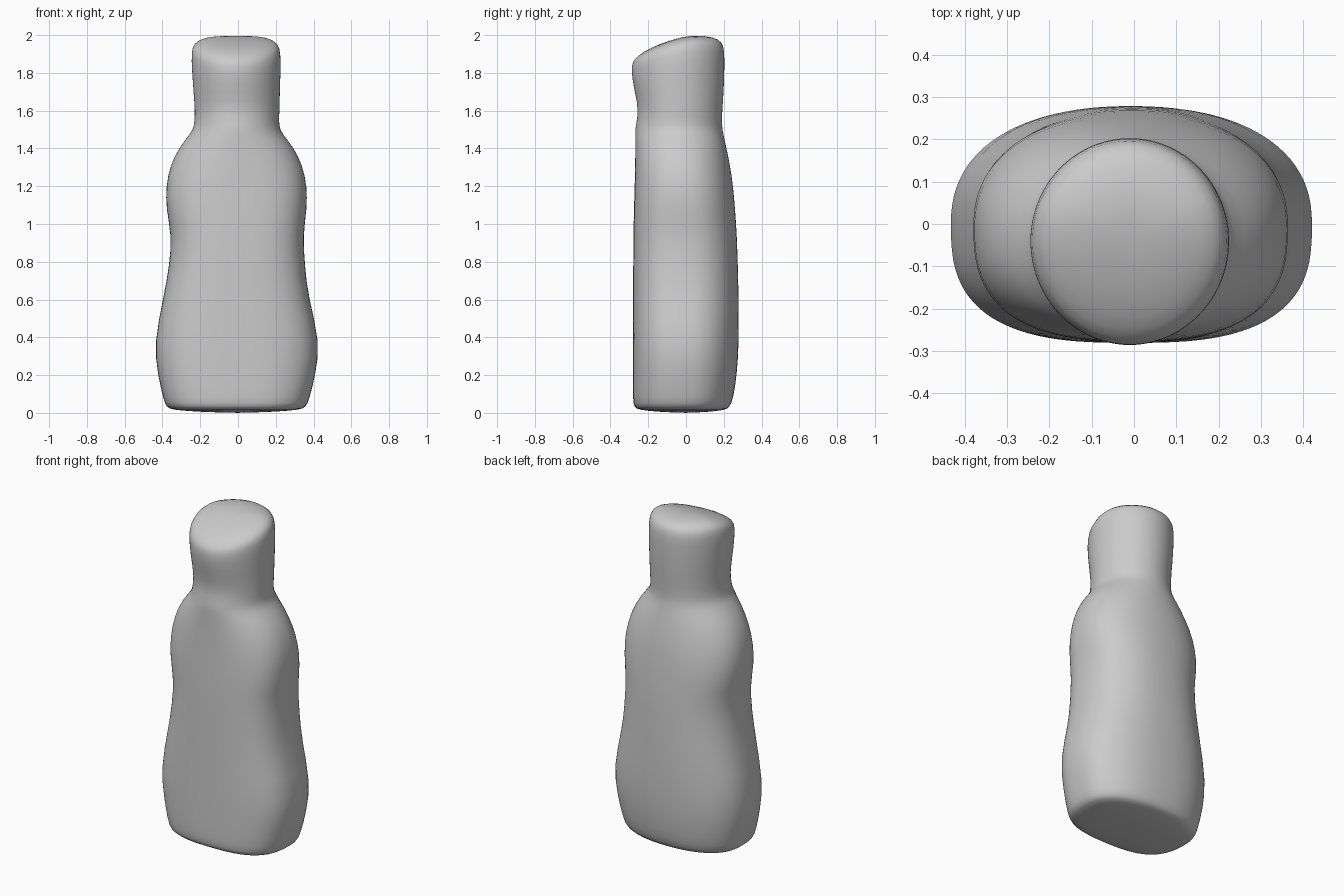
import bpy, bmesh, math

if "Cube" in bpy.data.objects:
    bpy.data.objects.remove(bpy.data.objects["Cube"])

SEGS = 48
# Key sections of the bottle: height, left x, right x, front y, back y
SECTIONS = [
    (0.03, -0.38, 0.36, -0.275, 0.23),
    (0.07, -0.395, 0.378, -0.282, 0.25),
    (0.20, -0.425, 0.41, -0.282, 0.27),
    (0.37, -0.447, 0.438, -0.282, 0.281),
    (0.62, -0.393, 0.371, -0.28, 0.279),
    (0.78, -0.364, 0.355, -0.28, 0.275),
    (0.94, -0.351, 0.344, -0.279, 0.27),
    (1.08, -0.382, 0.366, -0.276, 0.26),
    (1.20, -0.382, 0.366, -0.272, 0.25),
    (1.31, -0.36, 0.343, -0.27, 0.234),
    (1.41, -0.31, 0.293, -0.268, 0.213),
    (1.48, -0.25, 0.232, -0.27, 0.197),
    (1.52, -0.231, 0.216, -0.267, 0.19),
    (1.60, -0.228, 0.22, -0.25, 0.192),
    (1.70, -0.236, 0.222, -0.272, 0.20),
    (1.82, -0.244, 0.226, -0.287, 0.204),
    (1.92, -0.248, 0.226, -0.288, 0.204),
]


def blend(z, low, high):
    """0 below low, 1 above high."""
    return max(0.0, min(1.0, (z - low) / (high - low)))


def slanted(y, z):
    """Lower the front of the cap's top."""
    t = max(0.0, (0.05 - y) / 0.33)
    return z - 0.10 * blend(z, 1.72, 1.98) * t ** 1.4


def section_points(section, z, scale=1.0):
    """Closed superellipse, flatter in front; round and set forward at the neck."""
    _, left, right, front, back = section
    neck = blend(z, 1.1, 1.5)
    cy = -0.04 * neck
    n_front, n_back = 2.8 - 0.8 * neck, 2.3 - 0.3 * neck
    cx, rx = (left + right) / 2, (right - left) / 2
    points = []
    for i in range(SEGS):
        a = 2 * math.pi * i / SEGS
        c, s = math.cos(a), math.sin(a)
        n, ry = (n_back, back - cy) if s >= 0 else (n_front, cy - front)
        x = cx + scale * rx * math.copysign(abs(c) ** (2 / n), c)
        y = cy + scale * ry * math.copysign(abs(s) ** (2 / n), s)
        points.append((x, y, slanted(y, z)))
    return points


# Loft: rounded base rim, body and neck, rounded cap rim
base, top = SECTIONS[0], SECTIONS[-1]
loops = [section_points(base, 0.005, 0.5), section_points(base, 0.015, 0.91)]
loops += [section_points(s, s[0]) for s in SECTIONS]
loops += [section_points(top, 1.965, 0.95), section_points(top, 1.99, 0.76),
          section_points(top, 2.0, 0.4)]

bm = bmesh.new()
rings = [[bm.verts.new(p) for p in loop] for loop in loops]
for low, high in zip(rings, rings[1:]):
    for i in range(SEGS):
        j = (i + 1) % SEGS
        bm.faces.new((low[i], low[j], high[j], high[i]))

# Closed base and top
for ring, z, y in ((rings[0], 0.0, 0.0), (rings[-1], slanted(-0.04, 2.0), -0.04)):
    tip = bm.verts.new((0, y, z))
    for i in range(SEGS):
        bm.faces.new((ring[i], ring[(i + 1) % SEGS], tip))
bmesh.ops.recalc_face_normals(bm, faces=bm.faces)
for face in bm.faces:
    face.smooth = True

mesh = bpy.data.meshes.new("bottle")
bm.to_mesh(mesh)
bm.free()
bottle = bpy.data.objects.new("bottle", mesh)
bpy.context.collection.objects.link(bottle)

# Soft worn surface
soften = bottle.modifiers.new("soften", 'SUBSURF')
soften.levels = soften.render_levels = 1
